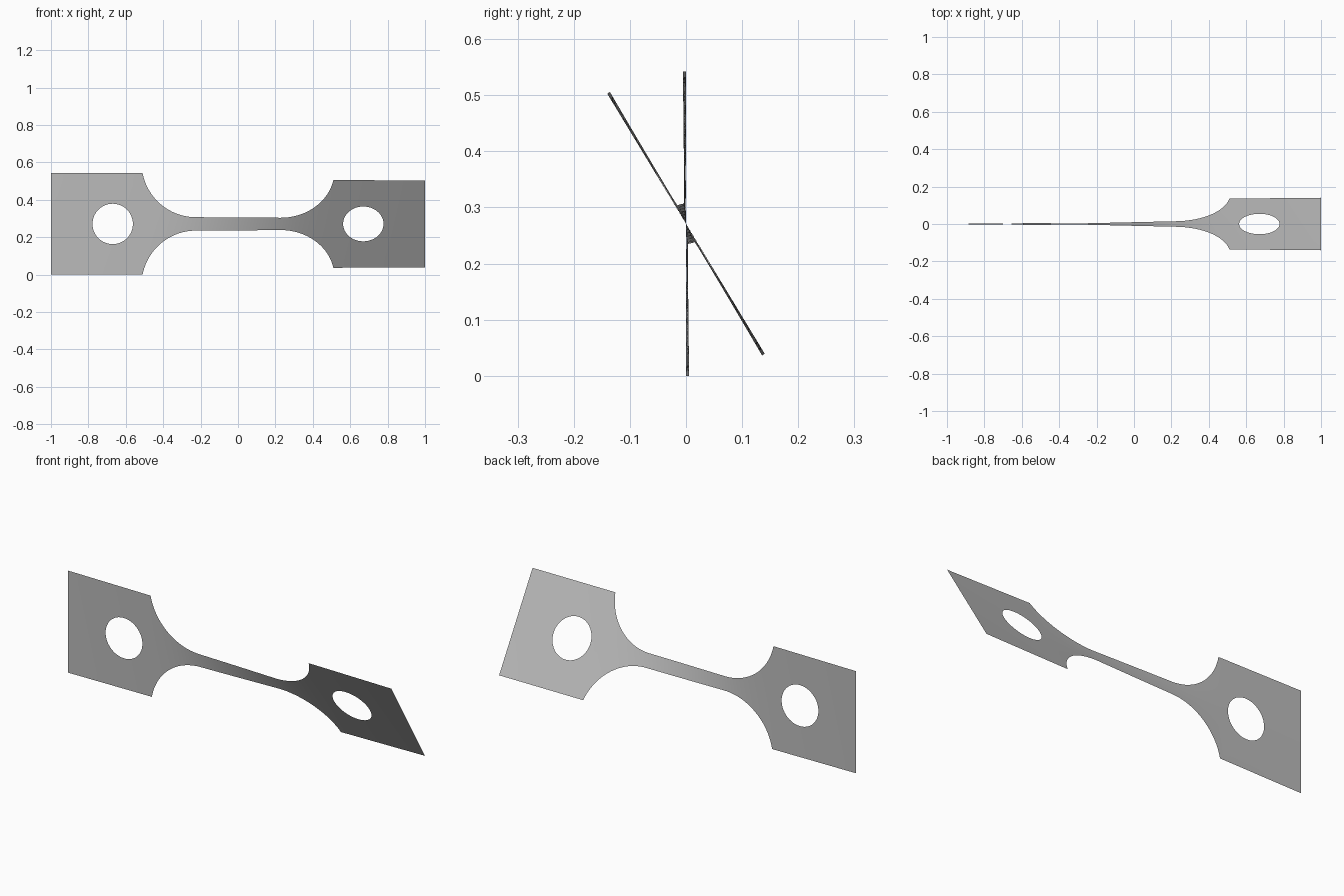
import bpy, bmesh
from math import sin, cos, pi, radians, acos, sqrt

if "Cube" in bpy.data.objects:
    bpy.data.objects.remove(bpy.data.objects["Cube"])

TAB_HALF, GRIP_HALF = 0.271, 0.036
SHOULDER, FILLET_R = 0.51, 0.29
HOLE_X, HOLE_R = 0.67, 0.108
TOTAL_TWIST, TAB_TWIST = radians(31.2), radians(1.2)
ROWS = 6

sweep = acos(1 - (TAB_HALF - GRIP_HALF) / FILLET_R)
grip_end = SHOULDER - FILLET_R * sin(sweep)


def spaced(a, b, n):
    return [a + (b - a) * i / n for i in range(n)]


# Half outline as (x, inner edge, outer edge), from the middle to the end
half = [(x, 0, GRIP_HALF) for x in spaced(0, grip_end, 12)]
half += [(grip_end + FILLET_R * sin(a), 0, GRIP_HALF + FILLET_R * (1 - cos(a)))
         for a in spaced(0, sweep, 24)]
half += [(x, 0, TAB_HALF) for x in spaced(SHOULDER, HOLE_X - HOLE_R, 3)]
half += [(HOLE_X - HOLE_R * cos(a), HOLE_R * sin(a), TAB_HALF)
         for a in spaced(0, pi, 32)]
half += [(x, 0, TAB_HALF) for x in spaced(HOLE_X + HOLE_R, 1, 6)]
half.append((1, 0, TAB_HALF))

# Twist gathers fastest where the strip is narrow
turn, total = [0], 0
for (x0, _, w0), (x1, _, w1) in zip(half, half[1:]):
    total += (x1 - x0) * 2 / (w0 + w1)
    turn.append(total)
neck = max(t for t, (x, _, _) in zip(turn, half) if x <= SHOULDER + 1e-6)
neck_twist = TOTAL_TWIST / 2 - TAB_TWIST


def twist(t):
    if t <= neck:
        return neck_twist * t / neck
    return neck_twist + TAB_TWIST * (t - neck) / (total - neck)


right = [(x, lo, hi, twist(t)) for (x, lo, hi), t in zip(half, turn)]
columns = [(-x, lo, hi, -a) for x, lo, hi, a in reversed(right[1:])] + right

# Twisted strip, upper and lower halves joined along the centre line
bm = bmesh.new()
for side in (1, -1):
    grid = []
    for x, lo, hi, a in columns:
        a += TOTAL_TWIST / 2
        col = []
        for r in range(ROWS + 1):
            v = side * (lo + (hi - lo) * r / ROWS)
            col.append(bm.verts.new((x, -v * sin(a), TAB_HALF + v * cos(a))))
        grid.append(col)
    for c, d in zip(grid, grid[1:]):
        for r in range(ROWS):
            quad = [c[r], d[r], d[r + 1], c[r + 1]]
            bm.faces.new(quad if side == 1 else quad[::-1])
bmesh.ops.remove_doubles(bm, verts=bm.verts, dist=1e-5)
for f in bm.faces:
    f.smooth = True

mesh = bpy.data.meshes.new("twisted_strip")
bm.to_mesh(mesh)
bm.free()
strip = bpy.data.objects.new("twisted_strip", mesh)
bpy.context.collection.objects.link(strip)

# Plain grey metal
grey = bpy.data.materials.new("plain_grey")
grey.use_nodes = True
color = (0.5, 0.5, 0.5, 1)
grey.diffuse_color = color
grey.node_tree.nodes["Principled BSDF"].inputs["Base Color"].default_value = color
mesh.materials.append(grey)
